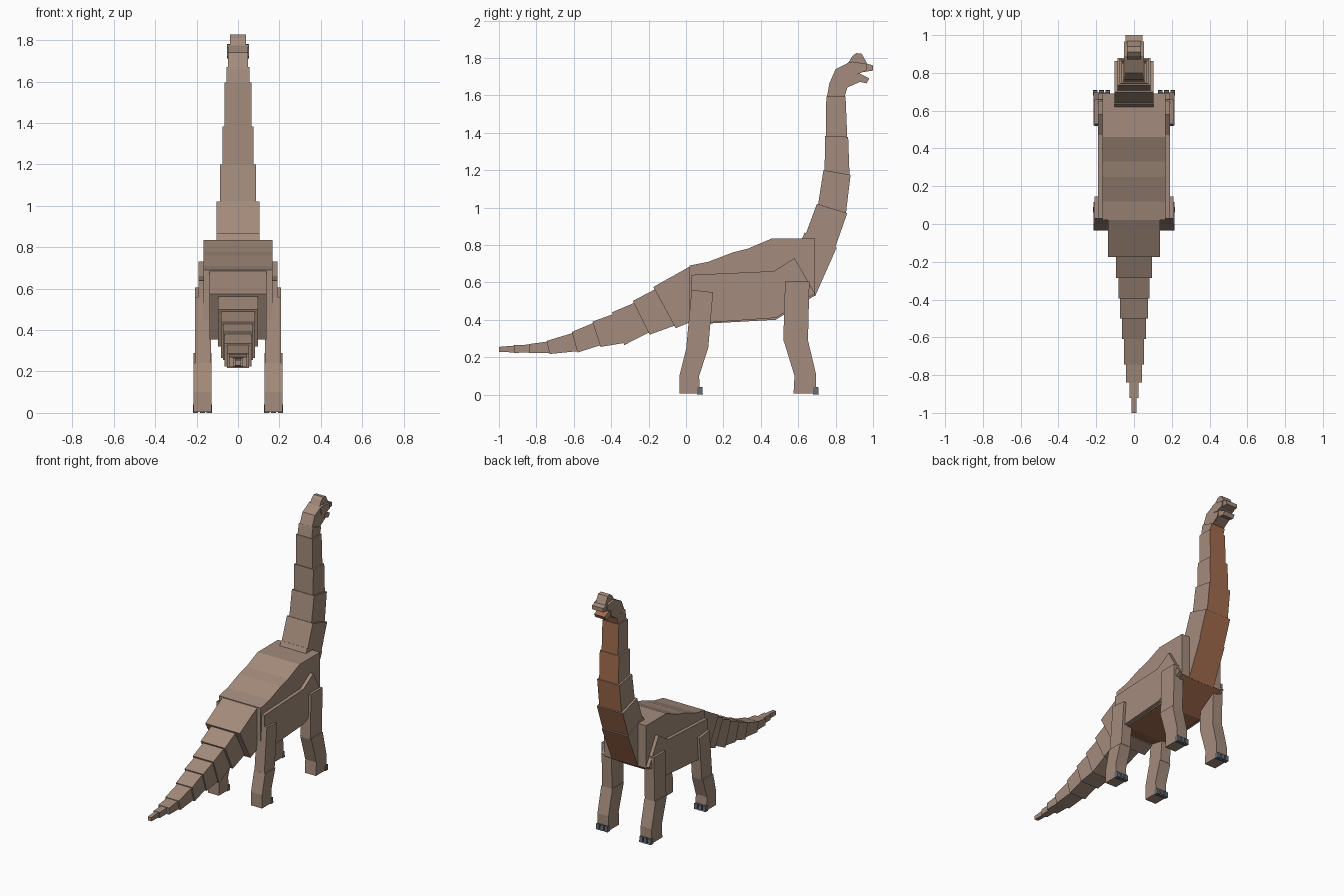
import bpy
import bmesh
from mathutils import Vector

cube = bpy.data.objects.get("Cube")
if cube:
    bpy.data.objects.remove(cube, do_unlink=True)


def make_material(name, colour):
    material = bpy.data.materials.new(name)
    material.use_nodes = True
    material.diffuse_color = (*colour, 1)
    shader = next(n for n in material.node_tree.nodes if n.type == "BSDF_PRINCIPLED")
    shader.inputs["Base Color"].default_value = (*colour, 1)
    return material


hide = make_material("tan_hide", (0.37, 0.26, 0.2))
belly = make_material("rust_underside", (0.36, 0.15, 0.075))
horn = make_material("grey_claw", (0.13, 0.15, 0.18))


def slab(name, profile, left, right, material=hide, under=None):
    """Extrude a side profile (y, z) across x; faces turned to 'under' get the belly colour."""
    bm = bmesh.new()
    near = [bm.verts.new((left, y, z)) for y, z in profile]
    far = [bm.verts.new((right, y, z)) for y, z in profile]
    bm.faces.new(near)
    bm.faces.new(far)
    count = len(profile)
    for i in range(count):
        j = (i + 1) % count
        bm.faces.new((near[i], near[j], far[j], far[i]))
    bmesh.ops.recalc_face_normals(bm, faces=bm.faces)
    bm.normal_update()
    if under:
        direction = Vector(under).normalized()
        for face in bm.faces:
            face.material_index = int(face.normal.dot(direction) > 0.5)
    mesh = bpy.data.meshes.new(name)
    bm.to_mesh(mesh)
    bm.free()
    mesh.materials.append(material)
    mesh.materials.append(belly)
    part = bpy.data.objects.new(name, mesh)
    bpy.context.collection.objects.link(part)
    return part


def chain(name, joints, widths, under=None, inset=0.06):
    """Overlapping blocks between joint lines; each block starts a little thinner than the last ended."""
    for i, width in enumerate(widths):
        top, bottom = Vector(joints[i][:2]), Vector(joints[i][2:])
        end_top, end_bottom = Vector(joints[i + 1][:2]), Vector(joints[i + 1][2:])
        shrink = inset if i else 0
        start_top, start_bottom = top.lerp(bottom, shrink), bottom.lerp(top, shrink)
        profile = (start_top, end_top, end_bottom, start_bottom)
        slab(f"{name}_{i + 1}", profile, -width, width, under=under)


# Torso
slab("torso", [(0.02, 0.69), (0.12, 0.71), (0.25, 0.76), (0.33, 0.78), (0.46, 0.835),
               (0.69, 0.835), (0.69, 0.53), (0.48, 0.40), (0.12, 0.38), (0.02, 0.40)],
     -0.166, 0.166, under=(0, 0, -1))

# Raised flank plates
flank = [(0.03, 0.64), (0.47, 0.66), (0.58, 0.73), (0.69, 0.54),
         (0.48, 0.41), (0.12, 0.385), (0.03, 0.40)]
for side, label in ((1, "left"), (-1, "right")):
    slab(f"{label}_flank", flank, side * 0.16, side * 0.19)

# Tail, from the hips to the tip
chain("tail",
      [(0.03, 0.69, 0.03, 0.39), (-0.175, 0.575, -0.055, 0.355), (-0.285, 0.5, -0.195, 0.32),
       (-0.395, 0.44, -0.33, 0.265), (-0.5, 0.39, -0.457, 0.255), (-0.61, 0.335, -0.58, 0.225),
       (-0.745, 0.287, -0.73, 0.217), (-0.84, 0.27, -0.84, 0.222),
       (-0.92, 0.264, -0.92, 0.223), (-1, 0.255, -1, 0.228)],
      [0.137, 0.096, 0.081, 0.073, 0.064, 0.054, 0.043, 0.024, 0.014])

# Neck, from the chest to the throat
throat = (0, 0.8, -0.6)
chain("neck",
      [(0.52, 0.62, 0.69, 0.525), (0.635, 0.866, 0.805, 0.785), (0.7, 1.02, 0.862, 0.97),
       (0.735, 1.2, 0.88, 1.175), (0.744, 1.382, 0.867, 1.378), (0.75, 1.595, 0.853, 1.595),
       (0.768, 1.67, 0.862, 1.64)],
      [0.104, 0.103, 0.088, 0.076, 0.065, 0.056], under=throat, inset=0.04)

# Head: nape, skull with muzzle, domed crest and open jaw
slab("nape", [(0.765, 1.66), (0.80, 1.74), (0.875, 1.778), (0.92, 1.735),
              (0.915, 1.675), (0.862, 1.64)], -0.049, 0.049, under=throat)
slab("skull", [(0.86, 1.77), (0.89, 1.78), (0.965, 1.768), (0.965, 1.732),
               (0.91, 1.71), (0.87, 1.72)], -0.053, 0.053)
slab("muzzle", [(0.90, 1.775), (0.965, 1.77), (1, 1.76), (1, 1.732), (0.95, 1.725),
                (0.90, 1.73)], -0.044, 0.044)
slab("crest", [(0.865, 1.77), (0.89, 1.81), (0.91, 1.826), (0.94, 1.822),
               (0.96, 1.785), (0.97, 1.765)], -0.038, 0.038)
slab("jaw", [(0.88, 1.73), (0.92, 1.72), (0.98, 1.69), (0.965, 1.664), (0.93, 1.672),
             (0.87, 1.645)], -0.042, 0.042, under=(0, 0.3, 1))

# Legs: upper limb, lower limb and claws
hind = dict(upper=[(0.03, 0.56), (0.145, 0.547), (0.118, 0.24), (0, 0.235)],
            lower=[(0, 0.24), (0.116, 0.24), (0.07, 0.1), (0.075, 0.005),
                   (-0.035, 0.005), (-0.035, 0.1)], toe=0.075)
fore = dict(upper=[(0.53, 0.605), (0.66, 0.605), (0.652, 0.285), (0.52, 0.285)],
            lower=[(0.522, 0.29), (0.652, 0.29), (0.695, 0.11), (0.695, 0.005),
                   (0.575, 0.005), (0.58, 0.1)], toe=0.695)
for side, label in ((1, "left"), (-1, "right")):
    for place, leg in (("hind", hind), ("fore", fore)):
        slab(f"{label}_{place}_upper_leg", leg["upper"], side * 0.13, side * 0.208)
        slab(f"{label}_{place}_lower_leg", leg["lower"], side * 0.127, side * 0.215)
        toe = leg["toe"]
        claw = [(toe - 0.015, 0.04), (toe + 0.012, 0.04), (toe + 0.015, 0), (toe - 0.015, 0)]
        for number in range(3):
            inner = 0.126 + number * 0.033
            slab(f"{label}_{place}_claw_{number + 1}", claw,
                 side * inner, side * (inner + 0.025), horn)
